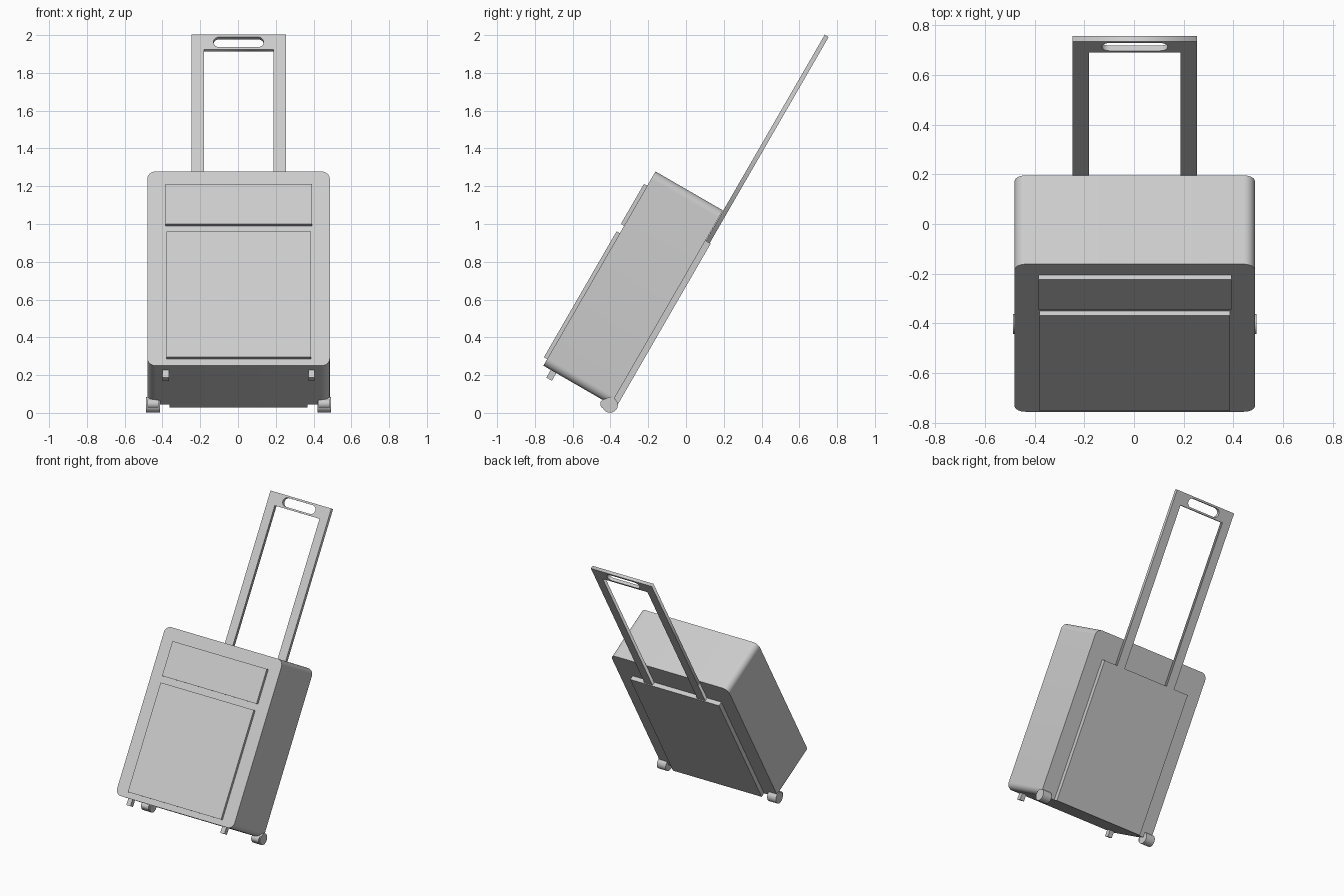
import bpy, bmesh, math
from mathutils import Matrix, Vector

cube = bpy.data.objects.get("Cube")
if cube:
    bpy.data.objects.remove(cube, do_unlink=True)

# One grey for the whole case
grey = bpy.data.materials.new("light grey")
grey.use_nodes = True
grey.diffuse_color = (0.6, 0.6, 0.6, 1)
grey.node_tree.nodes["Principled BSDF"].inputs["Base Color"].default_value = (0.6, 0.6, 0.6, 1)

# Parts are laid out upright (y = depth, z = height), then leaned back
LEAN = Matrix.Translation((0.003, -0.755, 0.25)) @ Matrix.Rotation(math.radians(-30), 4, 'X')


def finish(name, bm, smooth=False):
    bmesh.ops.recalc_face_normals(bm, faces=bm.faces)
    bm.transform(LEAN)
    mesh = bpy.data.meshes.new(name)
    bm.to_mesh(mesh)
    bm.free()
    mesh.materials.append(grey)
    obj = bpy.data.objects.new(name, mesh)
    bpy.context.collection.objects.link(obj)
    if smooth:
        bpy.ops.object.select_all(action='DESELECT')
        obj.select_set(True)
        bpy.context.view_layer.objects.active = obj
        bpy.ops.object.shade_smooth_by_angle(angle=math.radians(35))
    return obj


def box(name, x, y, z, radius=0):
    """Box from (min, max) ranges; radius rounds the edges running front to back."""
    bm = bmesh.new()
    bmesh.ops.create_cube(bm, size=1)
    for v in bm.verts:
        v.co = [r[0] + (c + 0.5) * (r[1] - r[0]) for c, r in zip(v.co, (x, y, z))]
    if radius:
        edges = [e for e in bm.edges
                 if abs(e.verts[0].co.y - e.verts[1].co.y) > 0.1]
        bmesh.ops.bevel(bm, geom=edges, offset=radius, segments=8,
                        profile=0.5, affect='EDGES')
    return finish(name, bm, radius > 0)


def cylinder(name, x, y, z, radius, width):
    bm = bmesh.new()
    bmesh.ops.create_cone(bm, cap_ends=True, segments=32, radius1=radius,
                          radius2=radius, depth=width)
    bm.transform(Matrix.Translation((x, y, z)) @ Matrix.Rotation(math.pi / 2, 4, 'Y'))
    return finish(name, bm, True)


# Case body, front pockets and back panel
DEPTH = 0.412
box("case_body", (-0.483, 0.483), (0, DEPTH), (0, 1.187), 0.045)
box("lower_pocket", (-0.382, 0.384), (-0.02, 0.01), (0.04, 0.81))
box("upper_pocket", (-0.386, 0.39), (-0.02, 0.01), (0.855, 1.10))
box("back_panel", (-0.366, 0.364), (DEPTH - 0.01, 0.444), (0, 1.003))

# Pull handle: flat frame outline with a rounded grip slot
outer, inner, foot, bar, top = 0.25, 0.184, 0.98, 2.173, 2.262
outline = [(-outer, foot), (-outer, top), (outer, top), (outer, foot),
           (inner, foot), (inner, bar), (-inner, bar), (-inner, foot)]
slot_r, slot_x, slot_z = 0.031, 0.102, 2.217
slot = []
for side in (1, -1):
    for i in range(13):
        a = math.pi * i / 12 - math.pi / 2
        slot.append((side * (slot_x + slot_r * math.cos(a)),
                     slot_z + side * slot_r * math.sin(a)))

curve = bpy.data.curves.new("handle_outline", 'CURVE')
curve.dimensions = '2D'
curve.fill_mode = 'BOTH'
curve.extrude = 0.012
for points in (outline, slot):
    spline = curve.splines.new('POLY')
    spline.points.add(len(points) - 1)
    for p, (px, pz) in zip(spline.points, points):
        p.co = (px, pz, 0, 1)
    spline.use_cyclic_u = True
helper = bpy.data.objects.new("handle_outline", curve)
bpy.context.collection.objects.link(helper)
flat = helper.to_mesh()
bm = bmesh.new()
bm.from_mesh(flat)
helper.to_mesh_clear()
bpy.data.objects.remove(helper, do_unlink=True)
bmesh.ops.remove_doubles(bm, verts=bm.verts, dist=0.0001)
bm.transform(Matrix.Translation((0, 0.426, 0)) @ Matrix.Rotation(math.pi / 2, 4, 'X'))
finish("pull_handle", bm)

# Wheels with their axle housings, and front feet
to_upright = LEAN.inverted()
for side, label in ((1, "left"), (-1, "right")):
    hub = to_upright @ Vector((0, -0.402, 0.042))
    cylinder(label + "_wheel", side * 0.453, hub.y, hub.z, 0.041, 0.072)
    mount = to_upright @ Vector((0, -0.428, 0.048))
    cylinder(label + "_wheel_housing", side * 0.453, mount.y, mount.z, 0.026, 0.06)
    fx = side * 0.386
    box(label + "_front_foot", (fx - 0.017, fx + 0.017), (0.045, 0.079), (-0.047, 0.01))
